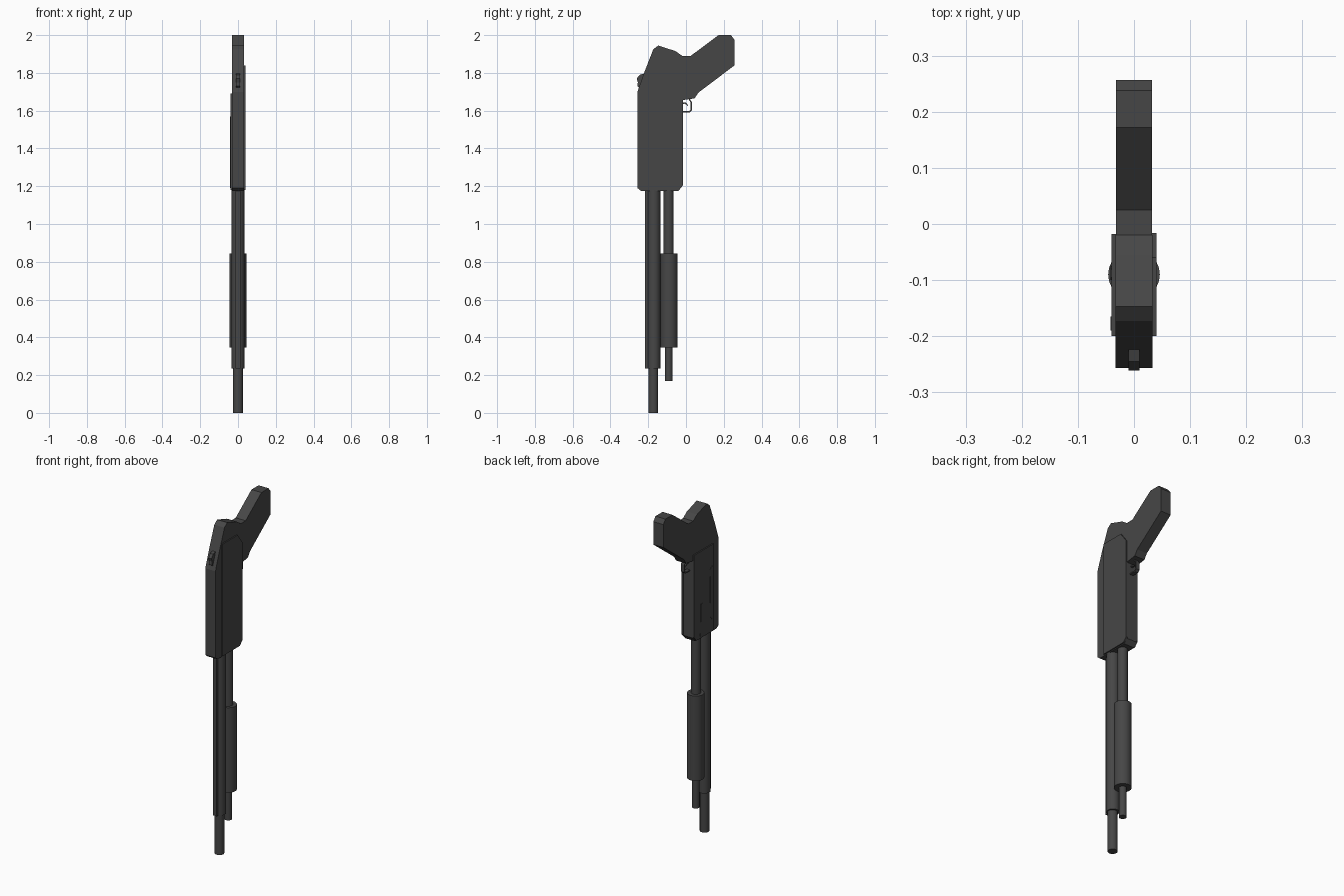
import bpy, bmesh, math

cube = bpy.data.objects.get("Cube")
if cube:
    bpy.data.objects.remove(cube)

metal = bpy.data.materials.new("dark gunmetal")
metal.use_nodes = True
colour = (0.062, 0.062, 0.062, 1)
metal.diffuse_color = colour
metal.node_tree.nodes["Principled BSDF"].inputs["Base Color"].default_value = colour


def finish(name, bm):
    bmesh.ops.recalc_face_normals(bm, faces=bm.faces)
    mesh = bpy.data.meshes.new(name)
    bm.to_mesh(mesh)
    bm.free()
    mesh.materials.append(metal)
    obj = bpy.data.objects.new(name, mesh)
    bpy.context.collection.objects.link(obj)
    return obj


def plate(name, profile, x0, x1):
    """Side profile of (y, z) points, extruded from x0 to x1."""
    bm = bmesh.new()
    face = bm.faces.new([bm.verts.new((x0, y, z)) for y, z in profile])
    new = bmesh.ops.extrude_face_region(bm, geom=[face])["geom"]
    moved = [v for v in new if isinstance(v, bmesh.types.BMVert)]
    bmesh.ops.translate(bm, verts=moved, vec=(x1 - x0, 0, 0))
    return finish(name, bm)


def box(name, x0, x1, y0, y1, z0, z1):
    return plate(name, [(y0, z0), (y1, z0), (y1, z1), (y0, z1)], x0, x1)


def tube(name, y, radius, z0, z1, sides=24):
    bm = bmesh.new()
    bmesh.ops.create_cone(bm, cap_ends=True, segments=sides, radius1=radius,
                          radius2=radius, depth=z1 - z0)
    bmesh.ops.translate(bm, verts=bm.verts, vec=(0, y, (z0 + z1) / 2))
    obj = finish(name, bm)
    bpy.ops.object.select_all(action="DESELECT")
    obj.select_set(True)
    bpy.context.view_layer.objects.active = obj
    bpy.ops.object.shade_smooth_by_angle(angle=math.radians(35))
    return obj


# Barrel, its front rib and the magazine tube
tube("muzzle", -0.173, 0.026, 0, 0.26)
tube("barrel", -0.170, 0.034, 0.235, 1.2)
box("barrel_rib", -0.012, 0.012, -0.216, -0.19, 0.235, 1.2)
tube("magazine_tip", -0.091, 0.020, 0.17, 0.36)
tube("magazine_tube", -0.092, 0.027, 0.345, 1.2)
tube("pump_handle", -0.090, 0.046, 0.345, 0.845)

# Receiver body
plate("receiver", [(-0.257, 1.19), (-0.238, 1.175), (-0.04, 1.175), (-0.02, 1.2),
                   (-0.02, 1.89), (-0.055, 1.915), (-0.147, 1.945), (-0.173, 1.925),
                   (-0.222, 1.80), (-0.257, 1.70)], -0.033, 0.033)

# Raised side panels, the two sides differ
plate("left_panel", [(-0.2, 1.18), (-0.04, 1.18), (-0.016, 1.205), (-0.016, 1.78),
                     (-0.06, 1.84), (-0.2, 1.84)], 0.03, 0.04)
plate("right_panel", [(-0.2, 1.18), (-0.04, 1.18), (-0.018, 1.205), (-0.018, 1.69),
                      (-0.2, 1.69)], -0.04, -0.03)
plate("right_port_cover", [(-0.185, 1.25), (-0.17, 1.27), (-0.165, 1.55),
                           (-0.19, 1.57)], -0.042, -0.039)
plate("right_slide_bar", [(-0.1, 1.19), (-0.075, 1.19), (-0.08, 1.38),
                          (-0.095, 1.38)], -0.042, -0.039)

# Pistol grip
plate("grip", [(-0.025, 1.655), (0.045, 1.665), (0.065, 1.695), (0.085, 1.71),
               (0.257, 1.84), (0.257, 1.975), (0.238, 2.0), (0.172, 2.0),
               (0.025, 1.89), (-0.025, 1.89)], -0.0325, 0.0325)

# Rear catch on the sloping edge
plate("catch", [(-0.21, 1.80), (-0.245, 1.79), (-0.261, 1.77), (-0.255, 1.75),
                (-0.258, 1.73), (-0.245, 1.72), (-0.225, 1.73)], -0.01, 0.01)

# Trigger guard, four thin straps with chamfered corners, and trigger
guard = [(-0.03, 1.59), (0.02, 1.59), (0.031, 1.602), (0.031, 1.645), (0.02, 1.662)]
inner = [(-0.03, 1.597), (0.017, 1.597), (0.025, 1.605), (0.025, 1.643), (0.014, 1.66)]
for i in range(len(guard) - 1):
    plate("trigger_guard_%d" % (i + 1),
          [guard[i], guard[i + 1], inner[i + 1], inner[i]], -0.011, 0.011)
plate("trigger", [(-0.025, 1.635), (-0.005, 1.637), (0.012, 1.622),
                  (0.008, 1.633), (-0.003, 1.644), (-0.025, 1.643)], -0.006, 0.006)
